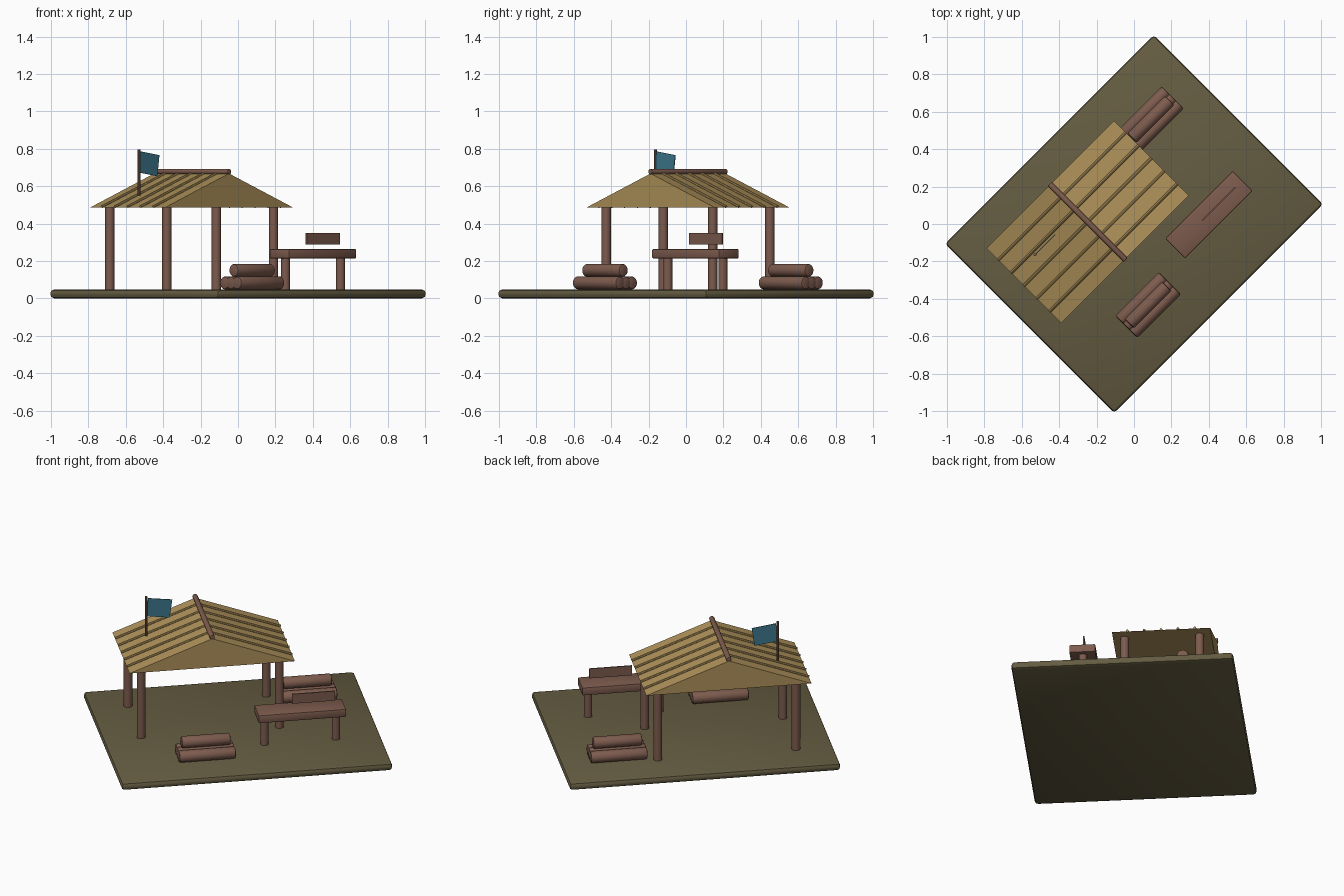
import bpy, bmesh, math
from mathutils import Matrix, Vector

if "Cube" in bpy.data.objects:
    bpy.data.objects.remove(bpy.data.objects["Cube"])

TURN = Matrix.Rotation(math.radians(45), 4, 'Z')   # whole camp sits diagonally


def material(name, rgb):
    m = bpy.data.materials.new(name)
    m.diffuse_color = (*rgb, 1)
    m.use_nodes = True
    m.node_tree.nodes["Principled BSDF"].inputs["Base Color"].default_value = m.diffuse_color
    return m


WOOD = material("brown wood", (0.205, 0.105, 0.075))
THATCH = material("straw thatch", (0.43, 0.29, 0.105))
GROUND = material("olive ground", (0.130, 0.108, 0.054))
CLOTH = material("teal cloth", (0.047, 0.19, 0.27))


def finish(name, bm, mat, bevel=0.0, segments=2):
    """Turn a bmesh in camp coordinates into a rotated, shaded object."""
    if bevel:
        sharp = [e for e in bm.edges if len(e.link_faces) == 2
                 and e.calc_face_angle() > math.radians(40)]
        bmesh.ops.bevel(bm, geom=sharp, offset=bevel, segments=segments,
                        profile=0.5, affect='EDGES')
    bmesh.ops.recalc_face_normals(bm, faces=bm.faces)
    bm.transform(TURN)
    me = bpy.data.meshes.new(name)
    bm.to_mesh(me)
    bm.free()
    me.materials.append(mat)
    ob = bpy.data.objects.new(name, me)
    bpy.context.collection.objects.link(ob)
    bpy.ops.object.select_all(action='DESELECT')
    ob.select_set(True)
    bpy.context.view_layer.objects.active = ob
    bpy.ops.object.shade_smooth_by_angle(angle=math.radians(35))
    return ob


def box(name, center, size, mat, bevel=0.0, tilt=0.0):
    bm = bmesh.new()
    bmesh.ops.create_cube(bm, size=1, matrix=Matrix.Translation(center)
                          @ Matrix.Rotation(tilt, 4, 'Y') @ Matrix.Diagonal((*size, 1)))
    return finish(name, bm, mat, bevel)


def rod(name, a, b, radius, mat, bevel=0.0, sides=16):
    a, b = Vector(a), Vector(b)
    bm = bmesh.new()
    spin = (b - a).to_track_quat('Z', 'Y').to_matrix().to_4x4()
    bmesh.ops.create_cone(bm, cap_ends=True, segments=sides, radius1=radius,
                          radius2=radius, depth=(b - a).length,
                          matrix=Matrix.Translation((a + b) / 2) @ spin)
    return finish(name, bm, mat, bevel)


# Ground slab
TOP = 0.048
box("ground_slab", (0, 0, TOP / 2), (1.58, 1.28, TOP), GROUND, bevel=0.02)

# Shelter: posts, solid gabled roof, battens and ridge pole
CX, CY = -0.168, 0.183
HX, HY = 0.482, 0.283
EAVE, PEAK = 0.487, 0.668
for sx in (-1, 1):
    for sy in (-1, 1):
        x, y = CX + sx * 0.403, CY + sy * 0.216
        rod("shelter_post", (x, y, TOP - 0.005), (x, y, EAVE + 0.005), 0.025, WOOD)

bm = bmesh.new()
gable = [bm.verts.new((CX + x, CY - HY, z))
         for x, z in ((-HX, EAVE), (HX, EAVE), (0, PEAK))]
face = bm.faces.new(gable)
out = bmesh.ops.extrude_face_region(bm, geom=[face])
bmesh.ops.translate(bm, vec=(0, 2 * HY, 0),
                    verts=[g for g in out["geom"] if isinstance(g, bmesh.types.BMVert)])
finish("gabled_roof", bm, THATCH)

for side in (-1, 1):
    for i in range(-2, 3):
        y = CY + i * 0.097
        rod("roof_batten", (CX, y, PEAK + 0.002), (CX + side * HX, y, EAVE + 0.004),
            0.008, THATCH, sides=8)
rod("ridge_pole", (CX, CY - HY - 0.004, PEAK + 0.01),
    (CX, CY + HY + 0.004, PEAK + 0.01), 0.015, WOOD, bevel=0.004)

# Flag on the roof
FX, FY = -0.49, 0.258
rod("flag_pole", (FX, FY, 0.55), (FX, FY, 0.797), 0.008, WOOD, sides=10)
box("flag", (FX + 0.074, FY, 0.72), (0.142, 0.004, 0.113), CLOTH, tilt=math.radians(8))

# Table with two legs and an upright board
TX, TY = 0.319, -0.248
box("table_top", (TX, TY, 0.239), (0.51, 0.15, 0.05), WOOD, bevel=0.006)
for s in (-1, 1):
    rod("table_leg", (TX + s * 0.208, TY, TOP - 0.005), (TX + s * 0.208, TY, 0.22), 0.024, WOOD)
box("upright_board", (0.396, -0.245, 0.319), (0.25, 0.008, 0.06), WOOD)

# Log piles: three below, one on top
for px, py in ((-0.253, -0.36), (0.46, 0.332)):
    for off, z, length in ((-0.048, 0.083, 0.33), (0, 0.083, 0.33),
                           (0.048, 0.083, 0.33), (0, 0.15, 0.285)):
        rod("log", (px - length / 2, py + off, z), (px + length / 2, py + off, z),
            0.035, WOOD, bevel=0.01)
